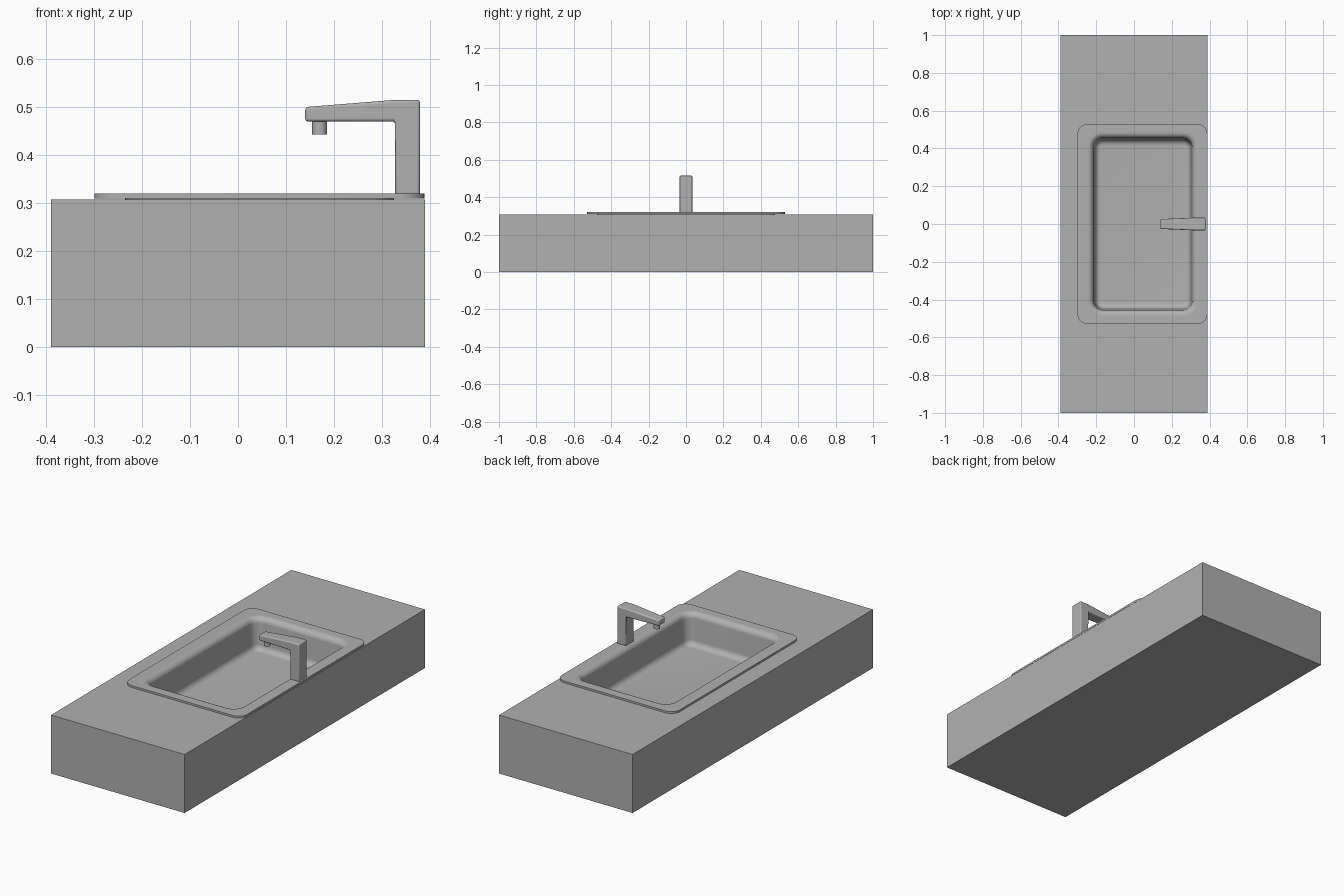
import bpy, bmesh, math

if "Cube" in bpy.data.objects:
    bpy.data.objects.remove(bpy.data.objects["Cube"])

# Mid grey shared by all parts
grey = bpy.data.materials.new("mid_grey")
grey.diffuse_color = (0.44, 0.44, 0.44, 1)
grey.use_nodes = True
grey.node_tree.nodes["Principled BSDF"].inputs["Base Color"].default_value = grey.diffuse_color


def make_object(name, bm, angle=None):
    bmesh.ops.recalc_face_normals(bm, faces=bm.faces)
    mesh = bpy.data.meshes.new(name)
    bm.to_mesh(mesh)
    bm.free()
    mesh.materials.append(grey)
    ob = bpy.data.objects.new(name, mesh)
    bpy.context.collection.objects.link(ob)
    if angle is not None:
        for o in bpy.context.selected_objects:
            o.select_set(False)
        ob.select_set(True)
        bpy.context.view_layer.objects.active = ob
        bpy.ops.object.shade_smooth_by_angle(angle=math.radians(angle))
    return ob


def rounded_ring(bm, x0, x1, hy, r, z, seg=10):
    """Ring of verts around a rounded rectangle."""
    corners = [(x1 - r, hy - r), (x0 + r, hy - r), (x0 + r, r - hy), (x1 - r, r - hy)]
    ring = []
    for q, (cx, cy) in enumerate(corners):
        for i in range(seg + 1):
            a = math.pi / 2 * (q + i / seg)
            ring.append(bm.verts.new((cx + r * math.cos(a), cy + r * math.sin(a), z)))
    return ring


def loft(bm, rings, cap_start=False, cap_end=True):
    for a, b in zip(rings, rings[1:]):
        n = len(a)
        for i in range(n):
            j = (i + 1) % n
            bm.faces.new((a[i], a[j], b[j], b[i]))
    if cap_start:
        bm.faces.new(rings[0])
    if cap_end:
        bm.faces.new(rings[-1])


TOP, RIM, FLOOR = 0.308, 0.32, 0.155
BODY = (-0.235, 0.325, 0.475, 0.06)

# Counter block
bm = bmesh.new()
bmesh.ops.create_cube(bm, size=1)
for v in bm.verts:
    v.co = (v.co.x * 0.778, v.co.y * 2, (v.co.z + 0.5) * TOP)
counter = make_object("counter", bm)

# Recess for the basin
bm = bmesh.new()
loft(bm, [rounded_ring(bm, *BODY, z) for z in (0.12, 0.4)], cap_start=True)
cutter = make_object("recess_cutter", bm)
cutter.hide_render = True
cutter.display_type = 'WIRE'
cut = counter.modifiers.new("recess", 'BOOLEAN')
cut.operation = 'DIFFERENCE'
cut.solver = 'EXACT'
cut.object = cutter

# Basin: collar, overhanging flat rim, rolled lip, walls and floor
bm = bmesh.new()
rings = [rounded_ring(bm, *BODY, z) for z in (0.29, 0.31)]
rings += [rounded_ring(bm, -0.299, 0.388, 0.528, 0.05, z) for z in (0.31, RIM)]


def inner(g, z):
    rings.append(rounded_ring(bm, -0.215 - g, 0.308 + g, 0.455 + g, 0.05 + g, z))


inner(0.034, RIM)
for i in range(9):
    a = math.pi / 2 * i / 8
    inner(0.03 * (1 - math.sin(a)), RIM - 0.03 * (1 - math.cos(a)))
for i in range(9):
    a = math.pi / 2 * i / 8
    inner(-0.008 - 0.03 * (1 - math.cos(a)), FLOOR + 0.03 * (1 - math.sin(a)))
loft(bm, rings)
make_object("basin", bm, 40)

# Tap: upright column with a tapering arm (x, z, half width)
outline = [(0.327, 0.316, 0.034), (0.379, 0.316, 0.034), (0.379, 0.515, 0.034),
           (0.327, 0.515, 0.034), (0.140, 0.500, 0.026), (0.140, 0.470, 0.026),
           (0.327, 0.470, 0.034)]
bm = bmesh.new()
sides = [[bm.verts.new((x, s * w, z)) for x, z, w in outline] for s in (-1, 1)]
for side in sides:
    bm.faces.new([side[i] for i in (0, 1, 2, 3, 6)])
    bm.faces.new([side[i] for i in (3, 4, 5, 6)])
for i in range(7):
    j = (i + 1) % 7
    bm.faces.new((sides[0][i], sides[0][j], sides[1][j], sides[1][i]))
tap = make_object("tap_body", bm, 40)
bev = tap.modifiers.new("soft_edges", 'BEVEL')
bev.width = 0.006
bev.segments = 4
bev.limit_method = 'ANGLE'
bev.angle_limit = math.radians(40)

# Spout outlet
bm = bmesh.new()
bmesh.ops.create_cone(bm, cap_ends=True, segments=32, radius1=0.0155, radius2=0.0155, depth=0.034)
bmesh.ops.translate(bm, verts=bm.verts, vec=(0.17, 0, 0.46))
make_object("tap_outlet", bm, 40)
